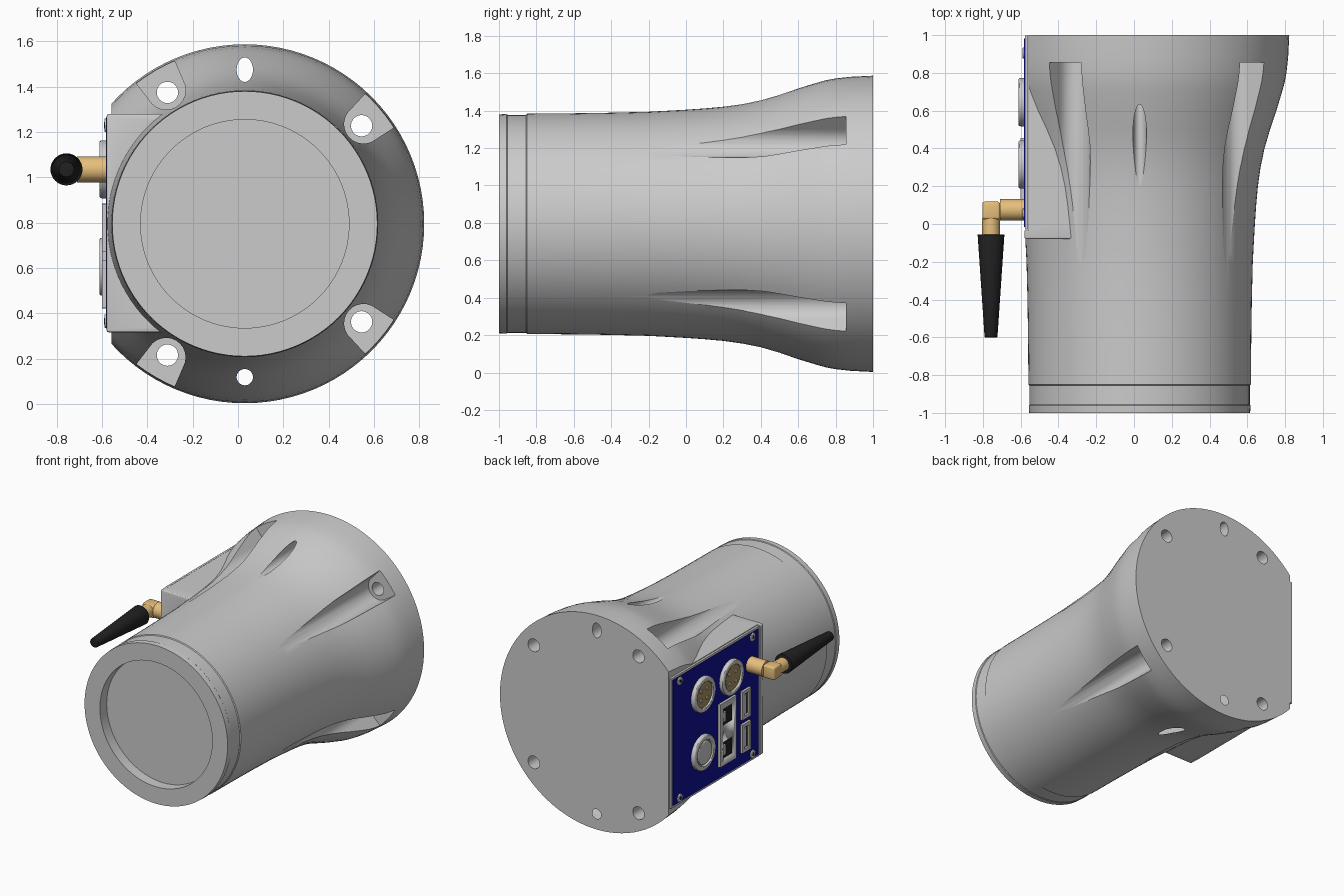
import bpy, bmesh, math
from mathutils import Matrix, Vector

if "Cube" in bpy.data.objects:
    bpy.data.objects.remove(bpy.data.objects["Cube"])

CX, CZ = 0.03, 0.795          # body axis (runs along y)


def material(name, rgb):
    m = bpy.data.materials.new(name)
    m.diffuse_color = (*rgb, 1)
    m.use_nodes = True
    m.node_tree.nodes["Principled BSDF"].inputs["Base Color"].default_value = m.diffuse_color
    return m


BLUE = material("panel_blue", (0.005, 0.005, 0.3))
BRASS = material("brass", (0.8, 0.52, 0.2))
BLACK = material("black", (0.015, 0.015, 0.015))
TAN = material("insert_tan", (0.42, 0.28, 0.1))


def finish(name, bm, mat=None, bevel=0):
    bmesh.ops.recalc_face_normals(bm, faces=bm.faces[:])
    me = bpy.data.meshes.new(name)
    bm.to_mesh(me)
    bm.free()
    ob = bpy.data.objects.new(name, me)
    bpy.context.collection.objects.link(ob)
    if mat:
        me.materials.append(mat)
    bpy.context.view_layer.objects.active = ob
    for o in bpy.context.selected_objects:
        o.select_set(False)
    ob.select_set(True)
    if bevel:
        b = ob.modifiers.new("bevel", 'BEVEL')
        b.width, b.segments, b.limit_method = bevel, 3, 'ANGLE'
        b.angle_limit = math.radians(50)
        bpy.ops.object.modifier_apply(modifier=b.name)
    bpy.ops.object.shade_smooth_by_angle(angle=math.radians(30))
    return ob


def box(name, lo, hi, mat=None, bevel=0):
    bm = bmesh.new()
    lo, hi = Vector(lo), Vector(hi)
    bmesh.ops.create_cube(bm, size=1, matrix=Matrix.Translation((lo + hi) / 2) @ Matrix.Diagonal((*(hi - lo), 1)))
    return finish(name, bm, mat, bevel)


def rod(name, a, b, r1, r2=None, mat=None, seg=32, bevel=0, stretch=1):
    """Cylinder or cone from point a to point b."""
    a, b = Vector(a), Vector(b)
    d = b - a
    bm = bmesh.new()
    bmesh.ops.create_cone(bm, cap_ends=True, segments=seg, radius1=r1, radius2=r1 if r2 is None else r2, depth=d.length)
    bmesh.ops.rotate(bm, verts=bm.verts, matrix=d.to_track_quat('Z', 'Y').to_matrix())
    bmesh.ops.scale(bm, verts=bm.verts, vec=(1, 1, stretch))
    bmesh.ops.translate(bm, verts=bm.verts, vec=(a + b) / 2)
    return finish(name, bm, mat, bevel)


def boolean(ob, tool, op='DIFFERENCE'):
    tool.hide_render = True
    bpy.context.view_layer.objects.active = ob
    m = ob.modifiers.new("bool", 'BOOLEAN')
    m.operation, m.object, m.solver = op, tool, 'EXACT'
    bpy.ops.object.modifier_apply(modifier=m.name)
    bpy.data.objects.remove(tool)


def lathe(name, profile, seg=96):
    bm = bmesh.new()
    vs = [bm.verts.new((CX, y, CZ + r)) for r, y in profile]
    es = [bm.edges.new(p) for p in zip(vs, vs[1:])]
    bmesh.ops.spin(bm, geom=vs + es, cent=(CX, 0, CZ), axis=(0, 1, 0), angle=math.tau, steps=seg, use_merge=True)
    bmesh.ops.remove_doubles(bm, verts=bm.verts, dist=1e-5)
    return finish(name, bm)


def groove_cutter(deg):
    # U-shaped channel, open outward
    pts = [(0.95, -0.12)]
    for i in range(13):
        t = -math.pi / 2 - math.pi * i / 12
        pts.append((0.684 + 0.086 * math.cos(t), 0.086 * math.sin(t)))
    pts.append((0.95, 0.12))
    a = math.radians(deg)
    c, s = math.cos(a), math.sin(a)
    bm = bmesh.new()
    f = bm.faces.new([bm.verts.new((CX + u * c - t * s, -0.5, CZ + u * s + t * c)) for u, t in pts])
    ext = bmesh.ops.extrude_face_region(bm, geom=[f])["geom"]
    bmesh.ops.translate(bm, verts=[g for g in ext if isinstance(g, bmesh.types.BMVert)], vec=(0, 1.355, 0))
    return finish("groove_cutter", bm)


# Flared housing with front recess and a shallow front band
body = lathe("housing", [
    (0, -0.92), (0.46, -0.92), (0.46, -1), (0.585, -1), (0.587, -0.96), (0.583, -0.955),
    (0.583, -0.855), (0.589, -0.85), (0.591, -0.6), (0.594, -0.4), (0.599, -0.2), (0.610, 0),
    (0.617, 0.1), (0.626, 0.2), (0.640, 0.3), (0.661, 0.4), (0.690, 0.5), (0.724, 0.6),
    (0.754, 0.7), (0.768, 0.75), (0.777, 0.8), (0.786, 0.88), (0.792, 1), (0, 1)])

# Side box for the connector panel, then the flat seat for the plate
boolean(body, box("side_box", (-0.58, -0.08, 0.315), (-0.1, 0.9995, 1.28), bevel=0.012), 'UNION')
boolean(body, box("flat_cutter", (-1, -0.035, -0.2), (-0.558, 1.2, 1.8)))

# Bolt channels and bolt holes
for deg in (40, -40, 120.5, -120.5):
    boolean(body, groove_cutter(deg))
    x = CX + 0.673 * math.cos(math.radians(deg))
    z = CZ + 0.673 * math.sin(math.radians(deg))
    boolean(body, rod("bolt_cutter", (x, 0.6, z), (x, 1.1, z), 0.047))

# Top slot and bottom pin hole
boolean(body, rod("slot_cutter", (CX, 0, 1.475), (CX, 1.1, 1.475), 0.036, stretch=1.5))
boolean(body, rod("pin_cutter", (CX, 0, 0.118), (CX, 1.1, 0.118), 0.036))
for o in bpy.context.selected_objects:
    o.select_set(False)
body.select_set(True)
bpy.ops.object.shade_smooth_by_angle(angle=math.radians(25))

# Connector panel
box("panel_plate", (-0.578, -0.03, 0.318), (-0.562, 0.998, 1.278))
box("panel_face", (-0.582, -0.015, 0.333), (-0.57, 0.983, 1.263), BLUE)
for i, (y, z) in enumerate((y, z) for y in (0.055, 0.905) for z in (0.365, 1.23)):
    rod(f"panel_screw_{i}", (-0.57, y, z), (-0.59, y, z), 0.03, bevel=0.005)
    rod(f"screw_socket_{i}", (-0.58, y, z), (-0.591, y, z), 0.014, mat=BLACK, seg=6)


def collar(name, y, z):
    ob = rod(name, (-0.57, y, z), (-0.612, y, z), 0.128, seg=48, bevel=0.012)
    boolean(ob, rod("collar_cutter", (-0.59, y, z), (-0.7, y, z), 0.095, seg=48))


# Two round pin sockets and one push button
for n, y in (("rear", 0.645), ("front", 0.315)):
    collar(f"{n}_socket_collar", y, 1.035)
    rod(f"{n}_socket_insert", (-0.58, y, 1.035), (-0.6, y, 1.035), 0.094, mat=TAN, seg=48)
    for k in range(4):
        a = math.pi / 4 + k * math.pi / 2
        py, pz = y + 0.05 * math.cos(a), 1.035 + 0.05 * math.sin(a)
        rod(f"{n}_socket_pin_{k}", (-0.59, py, pz), (-0.607, py, pz), 0.014, seg=16)
collar("button_collar", 0.645, 0.605)
rod("button_cap", (-0.58, 0.645, 0.605), (-0.61, 0.645, 0.605), 0.085, seg=48, bevel=0.008)

# Network port block and two narrow ports
block = box("network_block", (-0.6, 0.265, 0.42), (-0.575, 0.455, 0.885))
for i, z in enumerate((0.775, 0.53)):
    boolean(block, box("port_cutter", (-0.7, 0.3, z - 0.065), (-0.5, 0.42, z + 0.065)))
    box(f"network_port_back_{i}", (-0.585, 0.3, z - 0.065), (-0.575, 0.42, z + 0.065), BLACK)
    box(f"network_port_latch_{i}", (-0.598, 0.385, z - 0.035), (-0.58, 0.42, z + 0.035))
    frame = box(f"narrow_port_frame_{i}", (-0.6, 0.095, z - 0.105), (-0.575, 0.195, z + 0.105))
    boolean(frame, box("port_cutter", (-0.7, 0.118, z - 0.08), (-0.5, 0.172, z + 0.08)))
    box(f"narrow_port_back_{i}", (-0.585, 0.118, z - 0.08), (-0.575, 0.172, z + 0.08), BLACK)
    box(f"narrow_port_tongue_{i}", (-0.596, 0.145, z - 0.07), (-0.58, 0.166, z + 0.07))

# Antenna: brass elbow and tapered black whip
AX, AY, AZ = -0.757, 0.075, 1.035
rod("antenna_base", (-0.57, AY, AZ), (-0.71, AY, AZ), 0.057, mat=BRASS)
box("antenna_elbow", (-0.803, 0.025, AZ - 0.047), (-0.709, 0.118, AZ + 0.047), BRASS, bevel=0.012)
rod("antenna_neck", (AX, 0.03, AZ), (AX, -0.06, AZ), 0.047, mat=BRASS)
rod("antenna_whip", (AX, -0.055, AZ), (AX, -0.6, AZ), 0.071, 0.034, BLACK, bevel=0.004)
